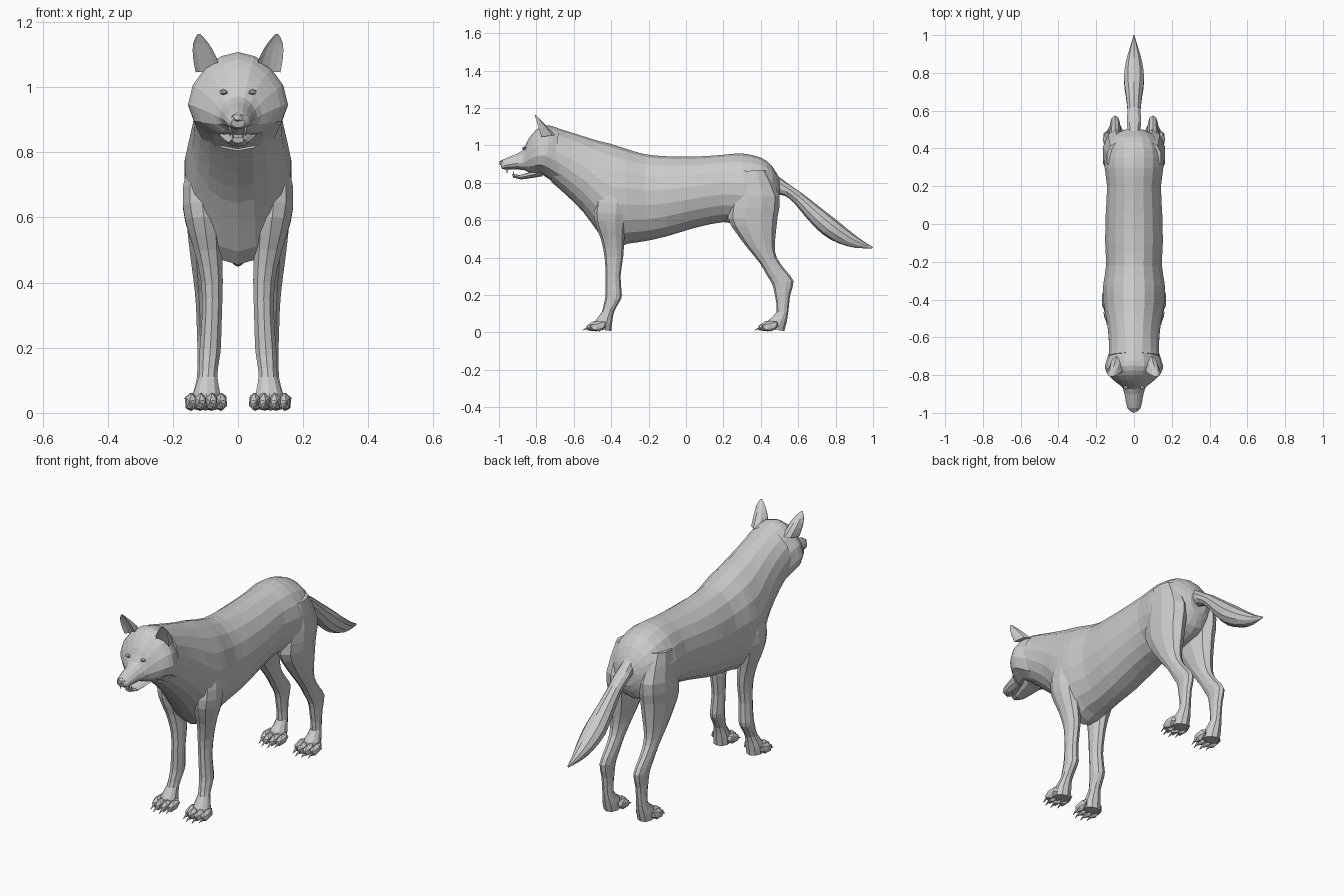
import bpy, bmesh, math
from mathutils import Vector, Matrix


def finish(name, bm, mirror):
    bmesh.ops.recalc_face_normals(bm, faces=bm.faces)
    me = bpy.data.meshes.new(name)
    bm.to_mesh(me)
    bm.free()
    ob = bpy.data.objects.new(name, me)
    bpy.context.collection.objects.link(ob)
    if mirror:
        ob.modifiers.new("mirror", 'MIRROR').use_mirror_merge = False
    return ob


def smooth_path(rows, steps):
    """Catmull-Rom interpolation of the ring table."""
    out = []
    n = len(rows)
    for i in range(n - 1):
        p = [rows[min(max(j, 0), n - 1)] for j in (i - 1, i, i + 1, i + 2)]
        for s in range(steps):
            t = s / steps
            out.append([0.5 * (2 * b + (c - a) * t + (2 * a - 5 * b + 4 * c - d) * t * t
                               + (3 * b - a - 3 * c + d) * t ** 3) for a, b, c, d in zip(*p)])
    out.append(list(rows[-1]))
    return out


def loft(name, rows, sides=12, steps=2, mirror=False, skew=0.0, cup=None):
    """Each ring: y,z of one edge, y,z of the opposite edge, half width, centre x."""
    bm = bmesh.new()
    rings = []
    rows = [tuple(r) + (0.0,) * (6 - len(r)) for r in rows]
    for y1, z1, y2, z2, hw, cx in smooth_path(rows, steps):
        ring = []
        for k in range(sides):
            a = 2 * math.pi * k / sides
            f = math.cos(a)
            x = cx + hw * math.sin(a) * (1 - skew * f)
            if cup is not None and f > 0:
                f *= cup
            ring.append(bm.verts.new((x, (y1 + y2) / 2 + f * (y1 - y2) / 2,
                                      (z1 + z2) / 2 + f * (z1 - z2) / 2)))
        rings.append(ring)
    for r, q in zip(rings, rings[1:]):
        for k in range(sides):
            m = (k + 1) % sides
            bm.faces.new((r[k], r[m], q[m], q[k]))
    bm.faces.new(rings[0])
    bm.faces.new(rings[-1])
    return finish(name, bm, mirror)


def blob(name, loc, size, mirror=True, tilt=0.0):
    bm = bmesh.new()
    mat = (Matrix.Translation(loc) @ Matrix.Rotation(tilt, 4, 'X')
           @ Matrix.Diagonal(Vector(size).to_4d()))
    bmesh.ops.create_icosphere(bm, subdivisions=1, radius=1, matrix=mat)
    return finish(name, bm, mirror)


def spike(name, base, tip, r, mirror=True):
    base, tip = Vector(base), Vector(tip)
    d = tip - base
    bm = bmesh.new()
    mat = Matrix.Translation((base + tip) / 2) @ d.to_track_quat('Z', 'Y').to_matrix().to_4x4()
    bmesh.ops.create_cone(bm, cap_ends=True, segments=5, radius1=r, radius2=0.001,
                          depth=d.length, matrix=mat)
    return finish(name, bm, mirror)


# Torso and neck, rump to throat
loft("torso", [
    (0.50, 0.82, 0.50, 0.70, 0.05), (0.46, 0.89, 0.47, 0.63, 0.115),
    (0.40, 0.935, 0.40, 0.59, 0.15), (0.30, 0.957, 0.30, 0.575, 0.158),
    (0.20, 0.95, 0.20, 0.59, 0.145), (0.05, 0.94, 0.05, 0.56, 0.152),
    (-0.10, 0.942, -0.10, 0.515, 0.155), (-0.22, 0.953, -0.22, 0.488, 0.15),
    (-0.33, 0.985, -0.31, 0.475, 0.165), (-0.40, 1.008, -0.40, 0.455, 0.165),
    (-0.46, 1.022, -0.48, 0.55, 0.155), (-0.52, 1.04, -0.55, 0.645, 0.143),
    (-0.60, 1.065, -0.64, 0.735, 0.135), (-0.68, 1.09, -0.72, 0.805, 0.135)],
    sides=18)

# Head, cheeks and muzzle
loft("head", [
    (-0.64, 1.075, -0.69, 0.79, 0.125), (-0.70, 1.098, -0.74, 0.825, 0.143),
    (-0.75, 1.108, -0.775, 0.845, 0.150), (-0.80, 1.085, -0.81, 0.848, 0.128),
    (-0.845, 1.03, -0.84, 0.855, 0.088), (-0.875, 0.972, -0.865, 0.868, 0.058),
    (-0.93, 0.945, -0.92, 0.872, 0.045), (-0.975, 0.926, -0.97, 0.872, 0.035),
    (-0.995, 0.91, -0.985, 0.876, 0.02)], sides=14, skew=0.22)
loft("lower_jaw", [
    (-0.77, 0.88, -0.77, 0.835, 0.06), (-0.83, 0.858, -0.83, 0.825, 0.045),
    (-0.89, 0.842, -0.88, 0.818, 0.03), (-0.93, 0.848, -0.925, 0.828, 0.018)],
    sides=8, steps=1)
blob("nose", (0, -0.983, 0.907), (0.024, 0.017, 0.017), mirror=False)
blob("eye", (0.045, -0.866, 0.985), (0.014, 0.011, 0.009))
spike("upper_fang", (0.024, -0.955, 0.88), (0.024, -0.957, 0.848), 0.006)
spike("lower_fang", (0.015, -0.92, 0.838), (0.017, -0.925, 0.866), 0.005)

# Cupped ears
loft("ear", [
    (-0.86, 1.035, -0.70, 1.055, 0.040, 0.092), (-0.85, 1.085, -0.735, 1.095, 0.038, 0.102),
    (-0.83, 1.135, -0.775, 1.135, 0.025, 0.114), (-0.815, 1.163, -0.805, 1.163, 0.004, 0.12)],
    sides=10, mirror=True, cup=-0.3)

# Tail
loft("tail", [
    (0.45, 0.87, 0.47, 0.74, 0.03), (0.54, 0.80, 0.53, 0.73, 0.04),
    (0.62, 0.745, 0.58, 0.69, 0.036), (0.71, 0.675, 0.65, 0.605, 0.045),
    (0.80, 0.605, 0.73, 0.525, 0.056), (0.88, 0.54, 0.82, 0.475, 0.045),
    (0.95, 0.487, 0.91, 0.452, 0.022), (1.0, 0.457, 0.995, 0.45, 0.003)], sides=10)

# Legs, shoulder or hip down to the paw
loft("front_leg", [
    (-0.45, 0.85, -0.32, 0.85, 0.035, 0.10), (-0.485, 0.70, -0.31, 0.68, 0.06, 0.112),
    (-0.49, 0.60, -0.32, 0.58, 0.06, 0.105), (-0.455, 0.50, -0.33, 0.50, 0.045, 0.092),
    (-0.435, 0.40, -0.335, 0.41, 0.035, 0.08), (-0.43, 0.30, -0.35, 0.30, 0.032, 0.08),
    (-0.43, 0.20, -0.343, 0.20, 0.034, 0.085), (-0.438, 0.16, -0.355, 0.165, 0.032, 0.088),
    (-0.45, 0.11, -0.385, 0.11, 0.030, 0.092), (-0.485, 0.06, -0.395, 0.05, 0.044, 0.096),
    (-0.49, 0.02, -0.40, 0.008, 0.044, 0.097)], sides=10, mirror=True)
loft("hind_leg", [
    (0.27, 0.86, 0.43, 0.87, 0.05, 0.095), (0.24, 0.72, 0.50, 0.73, 0.072, 0.095),
    (0.225, 0.61, 0.49, 0.62, 0.068, 0.095), (0.27, 0.53, 0.48, 0.53, 0.058, 0.097),
    (0.33, 0.45, 0.475, 0.46, 0.045, 0.10), (0.395, 0.37, 0.485, 0.40, 0.035, 0.10),
    (0.43, 0.31, 0.53, 0.335, 0.030, 0.10), (0.46, 0.26, 0.575, 0.275, 0.028, 0.10),
    (0.475, 0.20, 0.557, 0.20, 0.026, 0.10), (0.485, 0.11, 0.547, 0.11, 0.027, 0.10),
    (0.44, 0.065, 0.537, 0.05, 0.040, 0.10), (0.43, 0.02, 0.525, 0.008, 0.042, 0.10)],
    sides=10, mirror=True)

# Toes and claws
for leg, cx, y0 in (("front", 0.097, -0.487), ("hind", 0.10, 0.432)):
    for i, dx in enumerate((-0.046, -0.017, 0.017, 0.046)):
        back = 0.018 if i in (0, 3) else 0.0
        x, y = cx + dx, y0 + back
        blob(f"{leg}_toe_{i + 1}", (x, y, 0.034), (0.02, 0.05, 0.029), tilt=0.25)
        spike(f"{leg}_claw_{i + 1}", (x, y - 0.035, 0.026), (x, y - 0.066, 0.012), 0.007)
